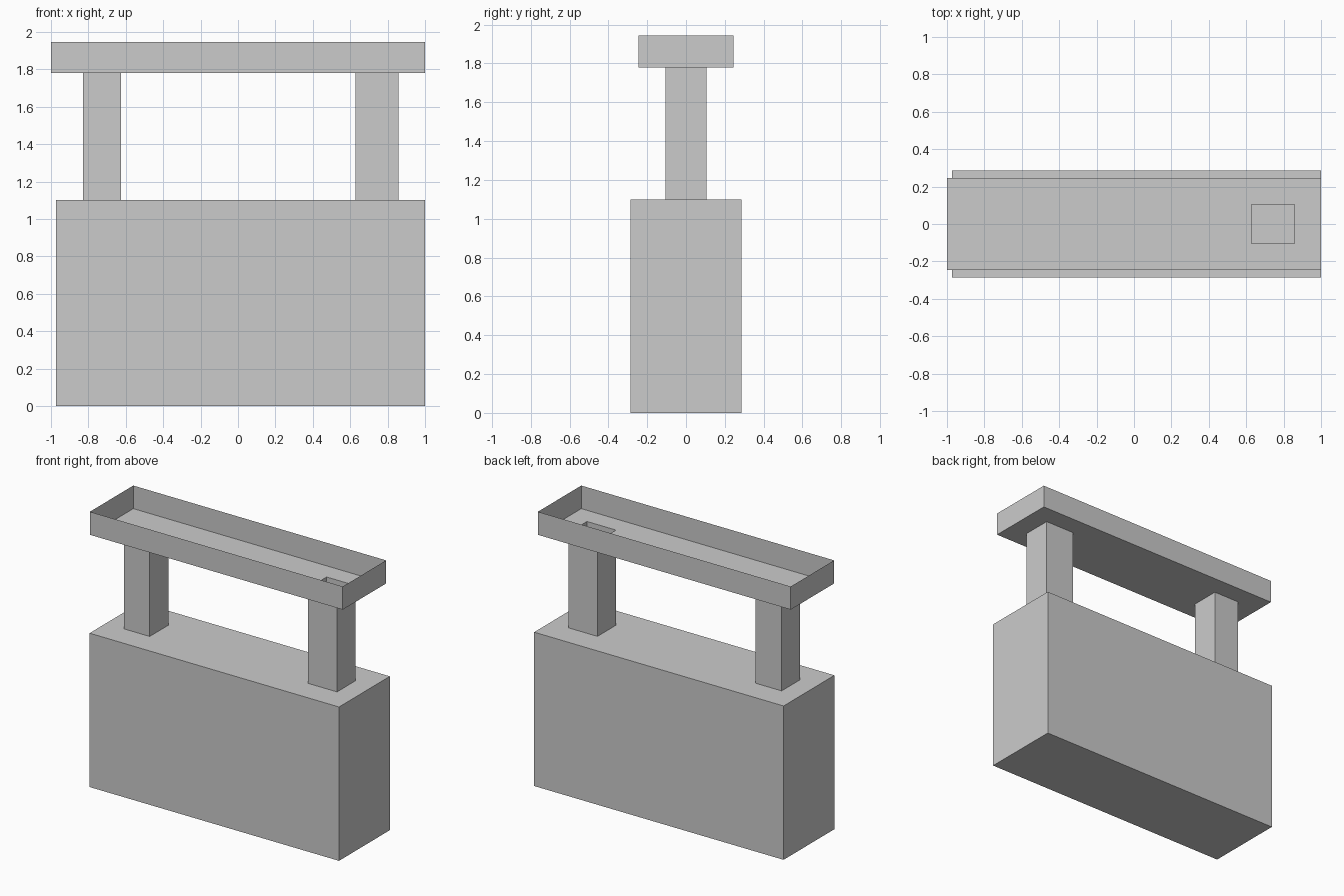
import bpy
import bmesh
from mathutils import Vector, Matrix

cube = bpy.data.objects.get("Cube")
if cube:
    bpy.data.objects.remove(cube, do_unlink=True)

# One plain grey for everything
grey = bpy.data.materials.new("plain_grey")
grey.use_nodes = True
colour = (0.6, 0.6, 0.6, 1.0)
grey.diffuse_color = colour
grey.node_tree.nodes["Principled BSDF"].inputs["Base Color"].default_value = colour

HALF_POST = 0.105
BASE_TOP, TRAY_FLOOR, TRAY_RIM = 1.10, 1.78, 1.945
LEFT_POST = (0.627, 0.857)
RIGHT_POST = (-0.83, -0.625)


def box(x, half_depth, z, open_top=False, open_bottom=False):
    """Box mesh spanning the x and z ranges, with optional open ends."""
    bm = bmesh.new()
    bmesh.ops.create_cube(bm, size=1)
    size = Vector((x[1] - x[0], 2 * half_depth, z[1] - z[0]))
    centre = Vector((sum(x) / 2, 0, sum(z) / 2))
    bm.transform(Matrix.Translation(centre) @ Matrix.Diagonal(size).to_4x4())
    bm.normal_update()
    ends = [f for f in bm.faces
            if (open_top and f.normal.z > 0.5) or (open_bottom and f.normal.z < -0.5)]
    bmesh.ops.delete(bm, geom=ends, context='FACES')
    return bm


def finish(bm, name):
    mesh = bpy.data.meshes.new(name)
    bm.to_mesh(mesh)
    bm.free()
    mesh.materials.append(grey)
    bpy.context.collection.objects.link(bpy.data.objects.new(name, mesh))


# Solid base block
finish(box((-0.973, 1.0), 0.287, (0, BASE_TOP)), "base")

# Posts: hollow sleeves, closed off by the base and the tray floor
for name, span in (("left_post", LEFT_POST), ("right_post", RIGHT_POST)):
    finish(box(span, HALF_POST, (BASE_TOP, TRAY_FLOOR), True, True), name)

# Thin-walled open tray, its floor cut through above the left post
tray = box((-1, 1), 0.245, (TRAY_FLOOR, TRAY_RIM), open_top=True)
cuts = [((x, 0, 0), (1, 0, 0)) for x in LEFT_POST]
cuts += [((0, y, 0), (0, 1, 0)) for y in (-HALF_POST, HALF_POST)]
for point, normal in cuts:
    floor = [f for f in tray.faces if abs(f.normal.z) > 0.5]
    edges = {e for f in floor for e in f.edges}
    verts = {v for f in floor for v in f.verts}
    bmesh.ops.bisect_plane(tray, geom=list(verts) + list(edges) + floor,
                           plane_co=point, plane_no=normal)
    tray.normal_update()
hole = [f for f in tray.faces if abs(f.normal.z) > 0.5
        and LEFT_POST[0] < f.calc_center_median().x < LEFT_POST[1]
        and abs(f.calc_center_median().y) < HALF_POST]
bmesh.ops.delete(tray, geom=hole, context='FACES')
finish(tray, "tray")
